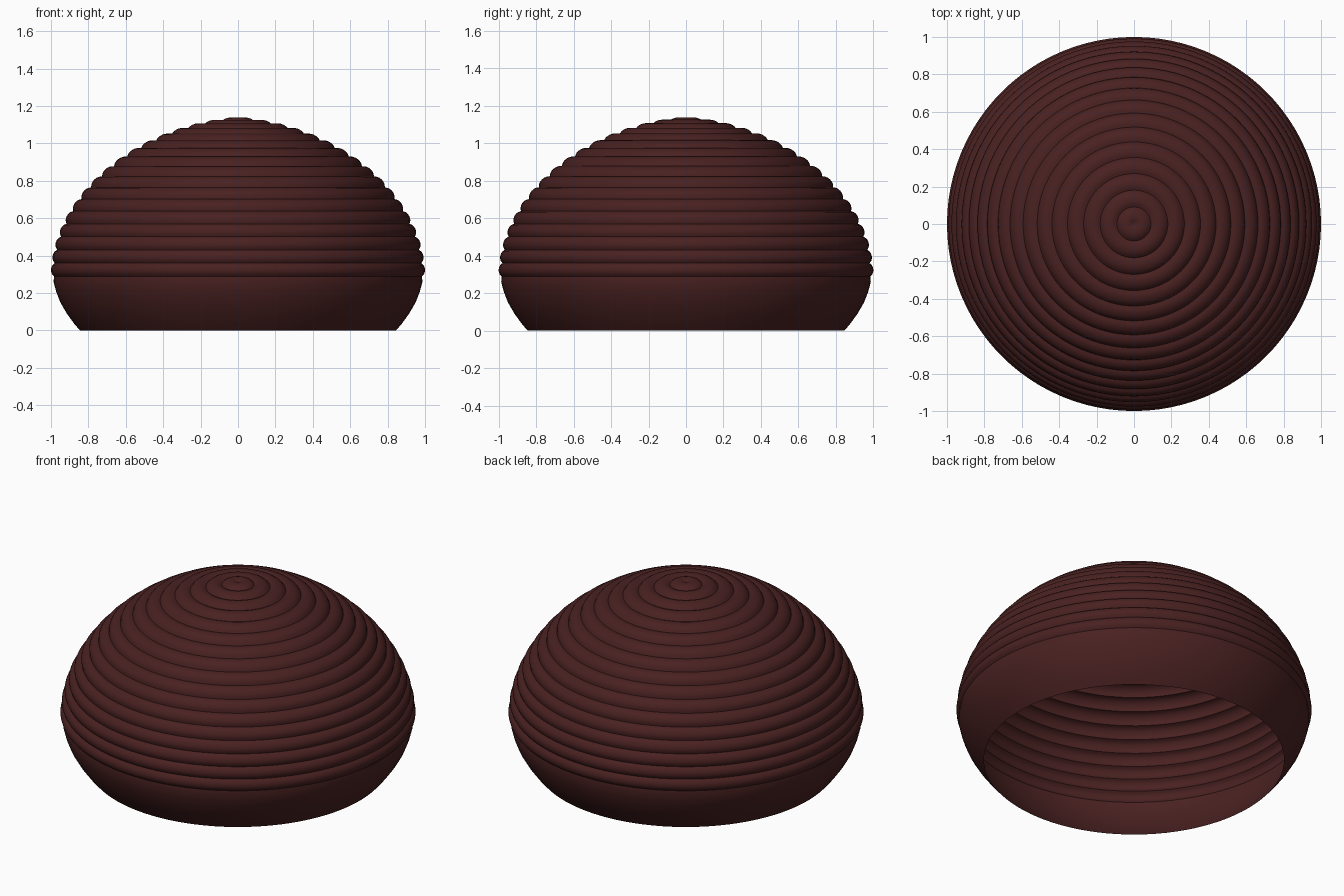
import bpy, bmesh
from math import sin, cos, pi, tau, radians
from mathutils import Vector

cube = bpy.data.objects.get("Cube")
if cube:
    bpy.data.objects.remove(cube, do_unlink=True)

# Single dark reddish brown
brown = bpy.data.materials.new("dark_brown")
brown.use_nodes = True
colour = (0.067, 0.015, 0.015, 1)
brown.diffuse_color = colour
brown.node_tree.nodes["Principled BSDF"].inputs["Base Color"].default_value = colour


def lathe(name, profile, sides=96):
    """Spin an (r, z) profile round the z axis into an open thin shell."""
    bm = bmesh.new()
    verts = [bm.verts.new((r, 0, z)) for r, z in profile]
    edges = [bm.edges.new(pair) for pair in zip(verts, verts[1:])]
    bmesh.ops.spin(bm, geom=verts + edges, cent=(0, 0, 0), axis=(0, 0, 1),
                   angle=tau, steps=sides)
    bmesh.ops.remove_doubles(bm, verts=bm.verts[:], dist=0.0005)
    bmesh.ops.recalc_face_normals(bm, faces=bm.faces[:])
    mesh = bpy.data.meshes.new(name)
    bm.to_mesh(mesh)
    bm.free()
    obj = bpy.data.objects.new(name, mesh)
    bpy.context.collection.objects.link(obj)
    mesh.materials.append(brown)
    bpy.ops.object.select_all(action="DESELECT")
    obj.select_set(True)
    bpy.context.view_layer.objects.active = obj
    bpy.ops.object.shade_smooth_by_angle(angle=radians(40))


# Stepped creases: each one tucks in under the rib above it
RIBS, SEGMENTS = 17, 6
RADIUS, HEIGHT, CENTRE, BULGE = 0.984, 0.768, 0.36, 0.018
STEP = pi / 34
creases = [Vector((RADIUS * sin(k * STEP), CENTRE + HEIGHT * cos((k + 1) * STEP)))
           for k in range(RIBS + 1)]

# Rounded ribs bulging between neighbouring creases
dome = []
for upper, lower in zip(creases, creases[1:]):
    chord = (lower - upper).normalized()
    outward = Vector((-chord.y, chord.x))
    for s in range(SEGMENTS):
        f = s / SEGMENTS
        lift = BULGE * (4 * f * (1 - f)) ** 0.75
        dome.append(upper.lerp(lower, f) + outward * lift)
dome.append(creases[-1])
lathe("ribbed_dome", dome)

# Plain band curving in to the open rim
lathe("lower_band", [dome[-1], (0.986, 0.26), (0.973, 0.21), (0.95, 0.15),
                     (0.915, 0.09), (0.875, 0.035), (0.845, 0)])
